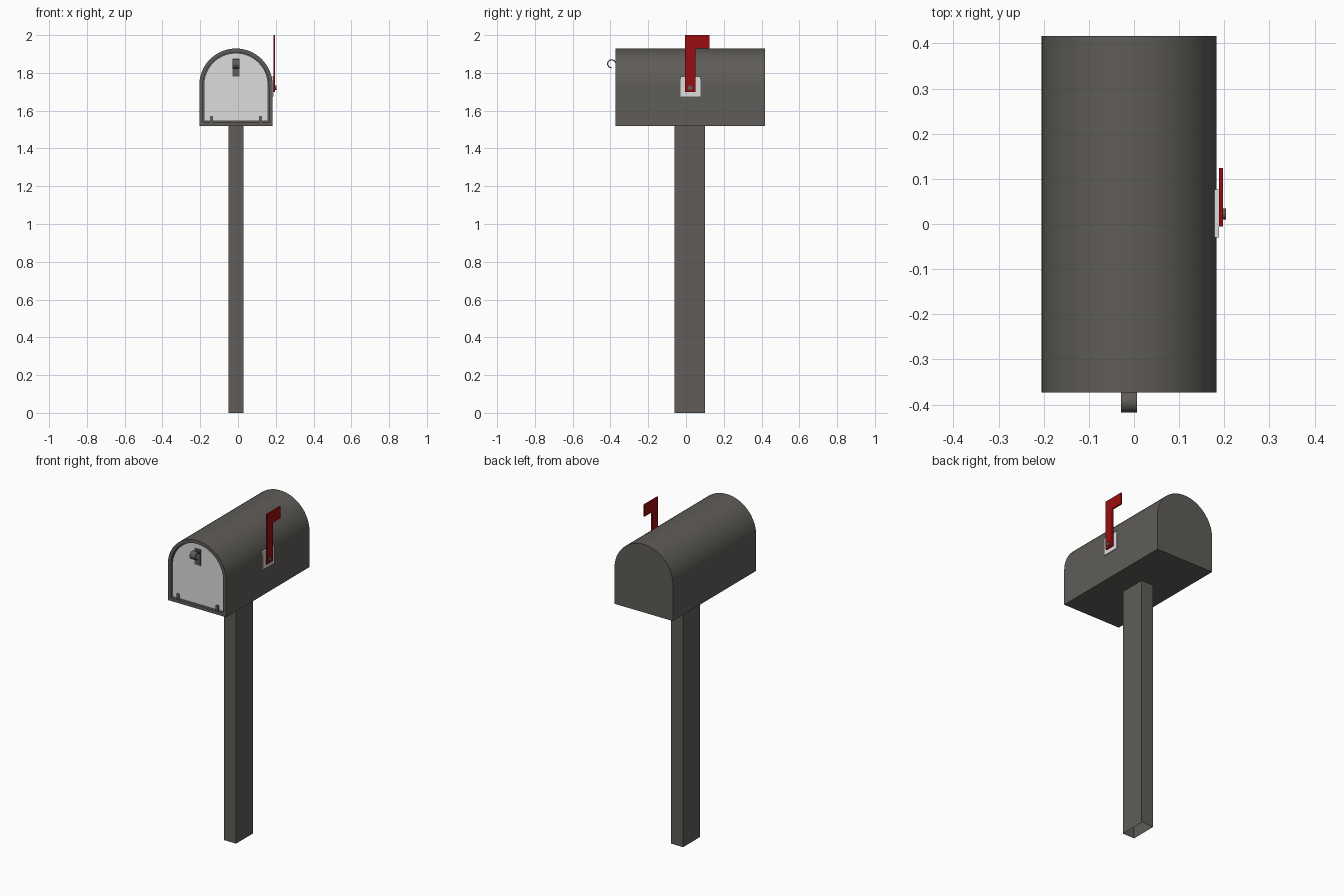
import bpy, bmesh, math
from mathutils import Vector

if "Cube" in bpy.data.objects:
    bpy.data.objects.remove(bpy.data.objects["Cube"])

def mat(name, rgb):
    m = bpy.data.materials.new(name)
    m.diffuse_color = (*rgb, 1)
    m.use_nodes = True
    m.node_tree.nodes["Principled BSDF"].inputs["Base Color"].default_value = m.diffuse_color
    return m

DARK = mat("dark_grey", (0.115, 0.108, 0.098))
LIGHT = mat("light_grey", (0.72, 0.72, 0.72))
RED = mat("flag_red", (0.32, 0.004, 0.005))
CX = -0.011  # centre line of the box and post

def finish(bm, name, material, smooth=False):
    bmesh.ops.recalc_face_normals(bm, faces=bm.faces)
    me = bpy.data.meshes.new(name)
    bm.to_mesh(me)
    bm.free()
    me.materials.append(material)
    ob = bpy.data.objects.new(name, me)
    bpy.context.collection.objects.link(ob)
    if smooth:
        bpy.ops.object.select_all(action='DESELECT')
        ob.select_set(True)
        bpy.context.view_layer.objects.active = ob
        bpy.ops.object.shade_smooth_by_angle(angle=math.radians(35))
    return ob

def box(name, lo, hi, material, open_bottom=False):
    bm = bmesh.new()
    bmesh.ops.create_cube(bm, size=1)
    for v in bm.verts:
        v.co = Vector([lo[i] + (v.co[i] + 0.5) * (hi[i] - lo[i]) for i in range(3)])
    if open_bottom:
        bm.faces.ensure_lookup_table()
        low = min(bm.faces, key=lambda f: f.calc_center_median().z)
        bmesh.ops.delete(bm, geom=[low], context='FACES_ONLY')
    return finish(bm, name, material)

def prism(name, pts, axis, a, b, material, smooth=False):
    """Extrude a 2D outline along x (outline is y,z) or y (outline is x,z)."""
    bm = bmesh.new()
    place = (lambda p, t: (t, p[0], p[1])) if axis == 'x' else (lambda p, t: (p[0], t, p[1]))
    face = bm.faces.new([bm.verts.new(place(p, a)) for p in pts])
    ext = bmesh.ops.extrude_face_region(bm, geom=[face])
    step = Vector(place((0, 0), b - a))
    bmesh.ops.translate(bm, vec=step, verts=[g for g in ext['geom'] if isinstance(g, bmesh.types.BMVert)])
    return finish(bm, name, material, smooth)

def arch(half_w, bottom, spring=1.735, n=32):
    pts = [(CX + half_w, bottom)]
    pts += [(CX + half_w * math.cos(math.pi * i / n), spring + half_w * math.sin(math.pi * i / n))
            for i in range(n + 1)]
    return pts + [(CX - half_w, bottom)]

# Post, hollow at the foot
box("post", (CX - 0.04, -0.06, 0), (CX + 0.04, 0.1, 1.525), DARK, open_bottom=True)

# Box shell: closed back, outer wall, front rim, recessed opening
bm = bmesh.new()
sections = [(0.194, 1.52, 0.417), (0.194, 1.52, -0.373), (0.174, 1.54, -0.373), (0.174, 1.54, -0.35)]
loops = [[bm.verts.new((x, y, z)) for x, z in arch(w, b)] for w, b, y in sections]
for l0, l1 in zip(loops, loops[1:]):
    for i in range(len(l0)):
        j = (i + 1) % len(l0)
        bm.faces.new((l0[i], l0[j], l1[j], l1[i]))
bm.faces.new(loops[0])
bm.faces.new(loops[-1])
finish(bm, "mailbox_shell", DARK, True)

# Door panel
prism("door", arch(0.17, 1.544), 'y', -0.363, -0.351, LIGHT, True)

# Door hinges
for i, x in enumerate((-0.13, 0.13)):
    box(f"hinge_{i + 1}", (CX + x - 0.008, -0.37, 1.54), (CX + x + 0.008, -0.36, 1.572), DARK)

# Latch: mounting strip and curled pull
box("latch_plate", (CX - 0.018, -0.369, 1.78), (CX + 0.018, -0.36, 1.875), DARK)
cy, cz, r, t = -0.394, 1.848, 0.024, 0.006
angles = [math.radians(20 + 250 * i / 16) for i in range(17)]
ring = lambda q, seq: [(cy + q * math.cos(a), cz + q * math.sin(a)) for a in seq]
prism("latch_hook", ring(r, angles) + ring(r - t, angles[::-1]), 'x', CX - 0.018, CX + 0.018, DARK, True)

# Signal flag with its backing plate and pivot bolt
box("flag_plate", (0.178, -0.03, 1.675), (0.188, 0.076, 1.782), LIGHT)
flag = [(-0.005, 1.70), (0.05, 1.70), (0.05, 1.93), (0.124, 1.93), (0.124, 2.0), (-0.005, 2.0)]
prism("flag", flag, 'x', 0.188, 0.197, RED)
bolt = [(0.022 + 0.012 * math.cos(math.tau * i / 16), 1.722 + 0.012 * math.sin(math.tau * i / 16))
        for i in range(16)]
prism("flag_bolt", bolt, 'x', 0.185, 0.204, DARK, True)
